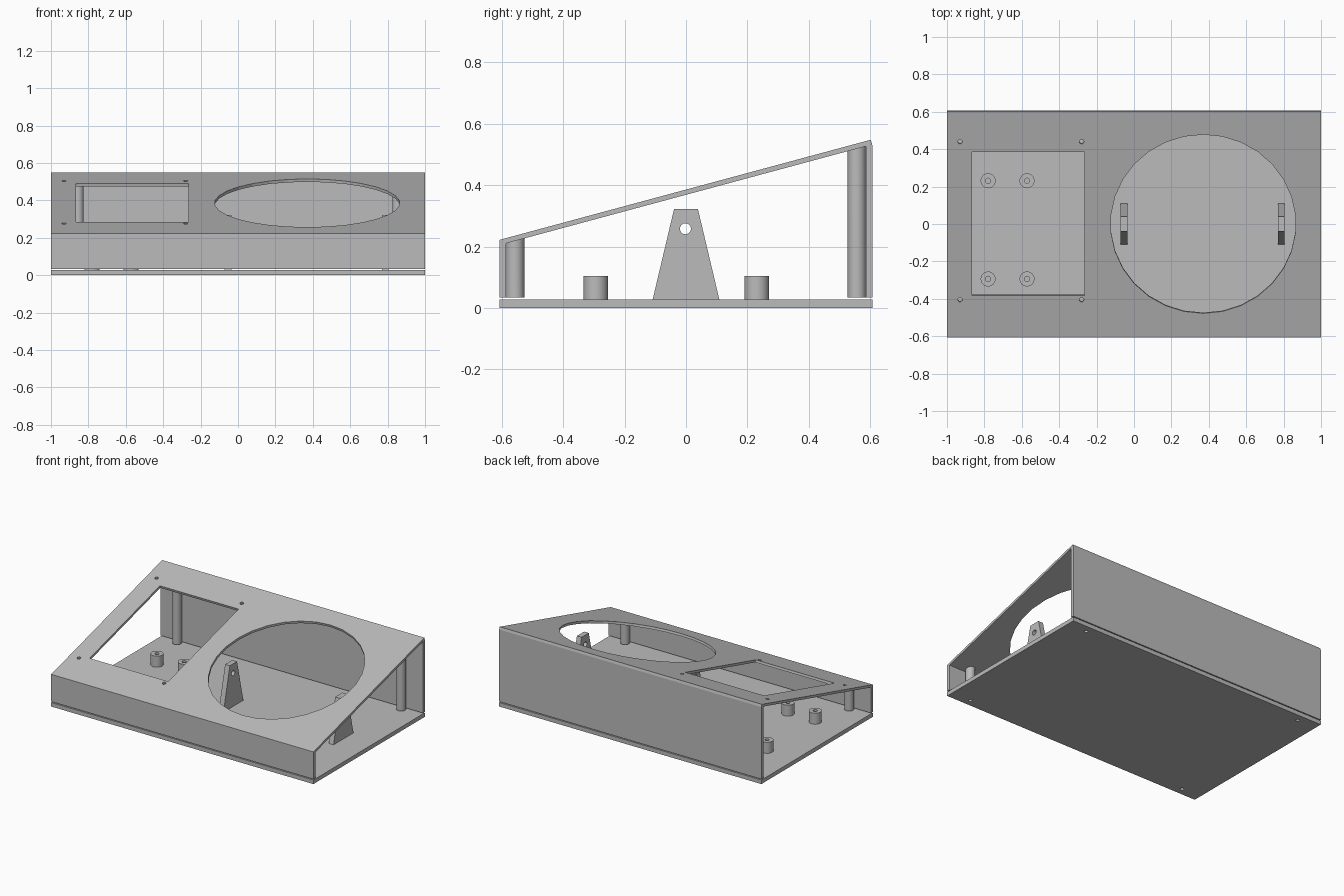
import bpy, math
from mathutils import Matrix, Vector

cube = bpy.data.objects.get("Cube")
if cube:
    bpy.data.objects.remove(cube, do_unlink=True)

# One plain grey plastic
grey = bpy.data.materials.new("grey plastic")
grey.use_nodes = True
color = (0.5, 0.5, 0.5, 1)
grey.diffuse_color = color
grey.node_tree.nodes["Principled BSDF"].inputs["Base Color"].default_value = color

HALF_X, HALF_Y = 1.0, 0.607
BASE_TOP, SHELL_BOTTOM = 0.028, 0.034
FRONT_Z, BACK_Z, BACK_Y = 0.222, 0.548, 0.602
WALL, ROOF = 0.021, 0.017
SLOPE = (BACK_Z - FRONT_Z) / (BACK_Y + HALF_Y)
TILT = Matrix.Rotation(math.atan(SLOPE), 4, "X")


def roof_z(y):
    return FRONT_Z + SLOPE * (y + HALF_Y)


def add_object(name, verts, faces):
    mesh = bpy.data.meshes.new(name)
    mesh.from_pydata(verts, [], faces)
    mesh.materials.append(grey)
    obj = bpy.data.objects.new(name, mesh)
    bpy.context.collection.objects.link(obj)
    return obj


def extrude_x(name, profile, x0, x1):
    """Prism along x from a counter-clockwise (y, z) profile."""
    n = len(profile)
    verts = [(x, y, z) for x in (x0, x1) for y, z in profile]
    faces = [list(range(n))[::-1], list(range(n, 2 * n))]
    faces += [[i, (i + 1) % n, n + (i + 1) % n, n + i] for i in range(n)]
    return add_object(name, verts, faces)


def box(name, x0, x1, y0, y1, z0, z1):
    return extrude_x(name, [(y0, z0), (y1, z0), (y1, z1), (y0, z1)], x0, x1)


def cylinder(name, center, r, z0, z1, sides=30):
    """Upright cylinder; z1 may be a function of y for a sloping top."""
    top = z1 if callable(z1) else (lambda y: z1)
    ring = [(center[0] + r * math.sin(2 * math.pi * i / sides),
             center[1] + r * math.cos(2 * math.pi * i / sides)) for i in range(sides)][::-1]
    verts = [(x, y, z0) for x, y in ring] + [(x, y, top(y)) for x, y in ring]
    faces = [list(range(sides))[::-1], list(range(sides, 2 * sides))]
    faces += [[i, (i + 1) % sides, sides + (i + 1) % sides, sides + i] for i in range(sides)]
    return add_object(name, verts, faces)


def cut(obj, cutters):
    for cutter in cutters:
        cutter.hide_render = True
        mod = obj.modifiers.new("cut", "BOOLEAN")
        mod.operation, mod.solver, mod.object = "DIFFERENCE", "EXACT", cutter
        bpy.context.view_layer.objects.active = obj
        bpy.ops.object.modifier_apply(modifier=mod.name)
        bpy.data.objects.remove(cutter, do_unlink=True)


def smooth(obj):
    bpy.ops.object.select_all(action="DESELECT")
    obj.select_set(True)
    bpy.context.view_layer.objects.active = obj
    bpy.ops.object.shade_smooth_by_angle(angle=math.radians(30))


def on_roof(obj, x, y):
    obj.data.transform(Matrix.Translation(Vector((x, y, roof_z(y)))) @ TILT)
    return obj


# Sloping cover: front wall, roof and back wall, open at both ends
inner = HALF_Y - WALL
cover = extrude_x("cover", [
    (-HALF_Y, SHELL_BOTTOM), (-inner, SHELL_BOTTOM),
    (-inner, roof_z(-inner) - ROOF), (inner, roof_z(inner) - ROOF),
    (inner, SHELL_BOTTOM), (HALF_Y, SHELL_BOTTOM),
    (HALF_Y, BACK_Z - 0.017), (BACK_Y, BACK_Z), (-HALF_Y, FRONT_Z)], -HALF_X, HALF_X)

# Round opening, rectangular window and its four screw holes
half_window = 0.383 / math.cos(math.atan(SLOPE))
openings = [
    on_roof(cylinder("round_cutter", (0, 0), 0.495, -0.06, 0.06), 0.37, 0),
    on_roof(box("window_cutter", -0.3, 0.3, -half_window, half_window, -0.06, 0.06), -0.565, 0.002)]
for x in (-0.93, -0.28):
    for y in (-0.405, 0.44):
        openings.append(on_roof(cylinder("screw_cutter", (0, 0), 0.012, -0.05, 0.05, 16), x, y))
cut(cover, openings)

# Base plate with corner screw holes
base = box("base_plate", -HALF_X, HALF_X, -HALF_Y, HALF_Y, 0, BASE_TOP)
corners = [(sx * 0.855, sy * 0.557) for sx in (-1, 1) for sy in (-1, 1)]
cut(base, [cylinder("hole_cutter", c, 0.012, -0.1, 0.1, 16) for c in corners])

# Corner posts hanging from the roof, drilled from below
for c in corners:
    side = "left" if c[0] > 0 else "right"
    end = "front" if c[1] < 0 else "back"
    post = cylinder(f"{end}_{side}_post", c, 0.03, SHELL_BOTTOM,
                    lambda y: roof_z(y) - ROOF / 2)
    cut(post, [cylinder("hole_cutter", c, 0.012, 0, 0.13, 16)])
    smooth(post)

# Four short standoffs under the window
for i, x in enumerate((-0.78, -0.572)):
    for j, y in enumerate((-0.294, 0.231)):
        standoff = cylinder(f"standoff_{2 * i + j + 1}", (x, y), 0.04, BASE_TOP - 0.004, 0.104)
        cut(standoff, [cylinder("hole_cutter", (x, y), 0.014, 0.035, 0.2, 16)])
        smooth(standoff)

# Two tapered pivot brackets under the round opening
for name, x in (("right_bracket", -0.053), ("left_bracket", 0.787)):
    foot = BASE_TOP - 0.002
    bracket = extrude_x(name, [(-0.109, foot), (0.109, foot), (0.039, 0.322), (-0.039, 0.322)],
                        x - 0.018, x + 0.018)
    pin = cylinder("pin_cutter", (0, 0), 0.018, -0.1, 0.1, 24)
    pin.data.transform(Matrix.Translation((x, -0.002, 0.258)) @ Matrix.Rotation(math.pi / 2, 4, "Y"))
    cut(bracket, [pin])
